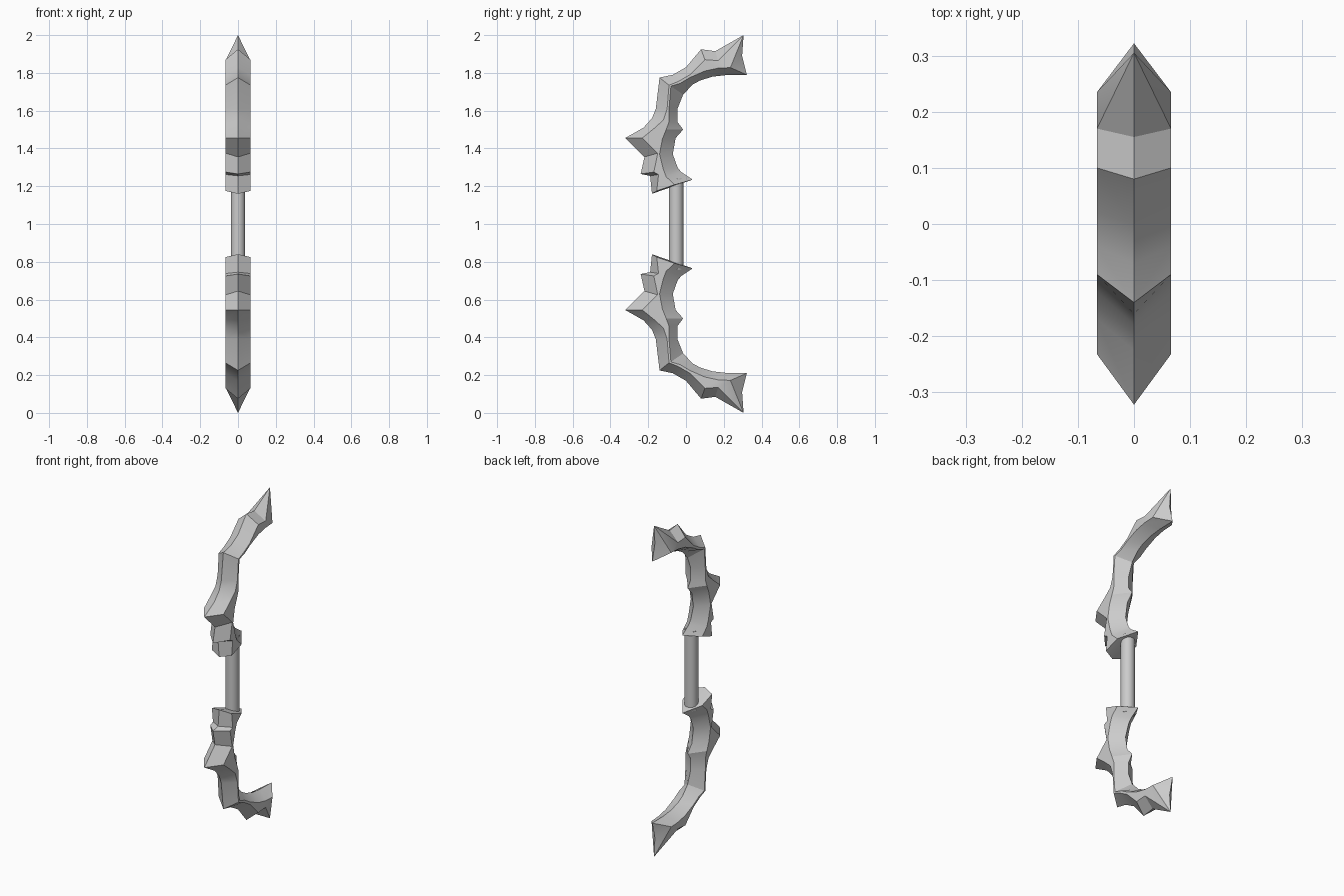
import bpy, bmesh
from mathutils import Vector

if "Cube" in bpy.data.objects:
    bpy.data.objects.remove(bpy.data.objects["Cube"])

HALF = 0.066          # half thickness of the limbs
MID_Z = 1.0           # mirror height between both limbs

# Limb stations from grip to tip, as (y, z) of:
# outer ridge, outer bevel, inner bevel, inner ridge
STATIONS = [
    ((-.18, 1.16), (-.155, 1.175), (-.06, 1.208), (.035, 1.235)),
    ((-.19, 1.255), (-.145, 1.262), (-.105, 1.25), (-.025, 1.275)),
    ((-.24, 1.265), (-.17, 1.275), (-.12, 1.29), (-.045, 1.30)),
    ((-.22, 1.355), (-.15, 1.375), (-.14, 1.37), (-.07, 1.37)),
    ((-.322, 1.455), (-.232, 1.455), (-.125, 1.45), (-.055, 1.455)),
    ((-.225, 1.51), (-.17, 1.505), (-.105, 1.50), (-.015, 1.50)),
    ((-.18, 1.56), (-.12, 1.55), (-.09, 1.54), (-.045, 1.54)),
    ((-.16, 1.61), (-.10, 1.61), (-.09, 1.61), (-.045, 1.61)),
    ((-.14, 1.775), (-.09, 1.735), (-.08, 1.73), (-.015, 1.685)),
    ((-.07, 1.79), (-.04, 1.755), (-.03, 1.745), (.035, 1.738)),
    ((0, 1.83), (.02, 1.79), (.02, 1.775), (.075, 1.76)),
    ((.08, 1.925), (.10, 1.87), (.10, 1.81), (.14, 1.78)),
    ((.155, 1.915), (.17, 1.865), (.17, 1.825), (.21, 1.788)),
]
TIP_OUTER, TIP_SIDE, TIP_INNER, TIP_HOLLOW = (
    (.305, 2.0), (.235, 1.828), (.322, 1.79), (.297, 1.89))


def finish(obj):
    bpy.ops.object.select_all(action='DESELECT')
    obj.select_set(True)
    bpy.context.view_layer.objects.active = obj
    bpy.ops.object.shade_smooth_by_angle(angle=0.38)


def limb(name, flip):
    bm = bmesh.new()

    def vert(p, x):
        return bm.verts.new((x, p[0], 2 * MID_Z - p[1] if flip else p[1]))

    for side in (1, -1):
        x = HALF * side
        rows = [[vert(p, w) for p, w in zip(s, (0, x, x, 0))] for s in STATIONS]
        # bevelled bands along the limb
        for a, b in zip(rows, rows[1:]):
            for k in range(3):
                bm.faces.new((a[k], a[k + 1], b[k + 1], b[k]))
        bm.faces.new(rows[0])
        # pointed, hollowed tip
        o, a, b, i = rows[-1]
        to, ts = vert(TIP_OUTER, 0), vert(TIP_SIDE, x)
        ti, th = vert(TIP_INNER, 0), vert(TIP_HOLLOW, 0)
        for f in ((o, a, to), (a, ts, to), (a, b, ts), (b, i, ti, ts),
                  (to, ts, th), (ts, ti, th)):
            bm.faces.new(f)

    bmesh.ops.remove_doubles(bm, verts=bm.verts, dist=1e-4)
    bmesh.ops.recalc_face_normals(bm, faces=bm.faces)
    mesh = bpy.data.meshes.new(name)
    bm.to_mesh(mesh)
    bm.free()
    obj = bpy.data.objects.new(name, mesh)
    bpy.context.collection.objects.link(obj)
    finish(obj)


# Upper and lower limbs
limb("upper_limb", False)
limb("lower_limb", True)

# Round grip joining both limbs
bpy.ops.mesh.primitive_cylinder_add(vertices=20, radius=0.038, depth=0.48,
                                    location=(0, -0.052, MID_Z))
grip = bpy.context.object
grip.name = "grip"
finish(grip)
